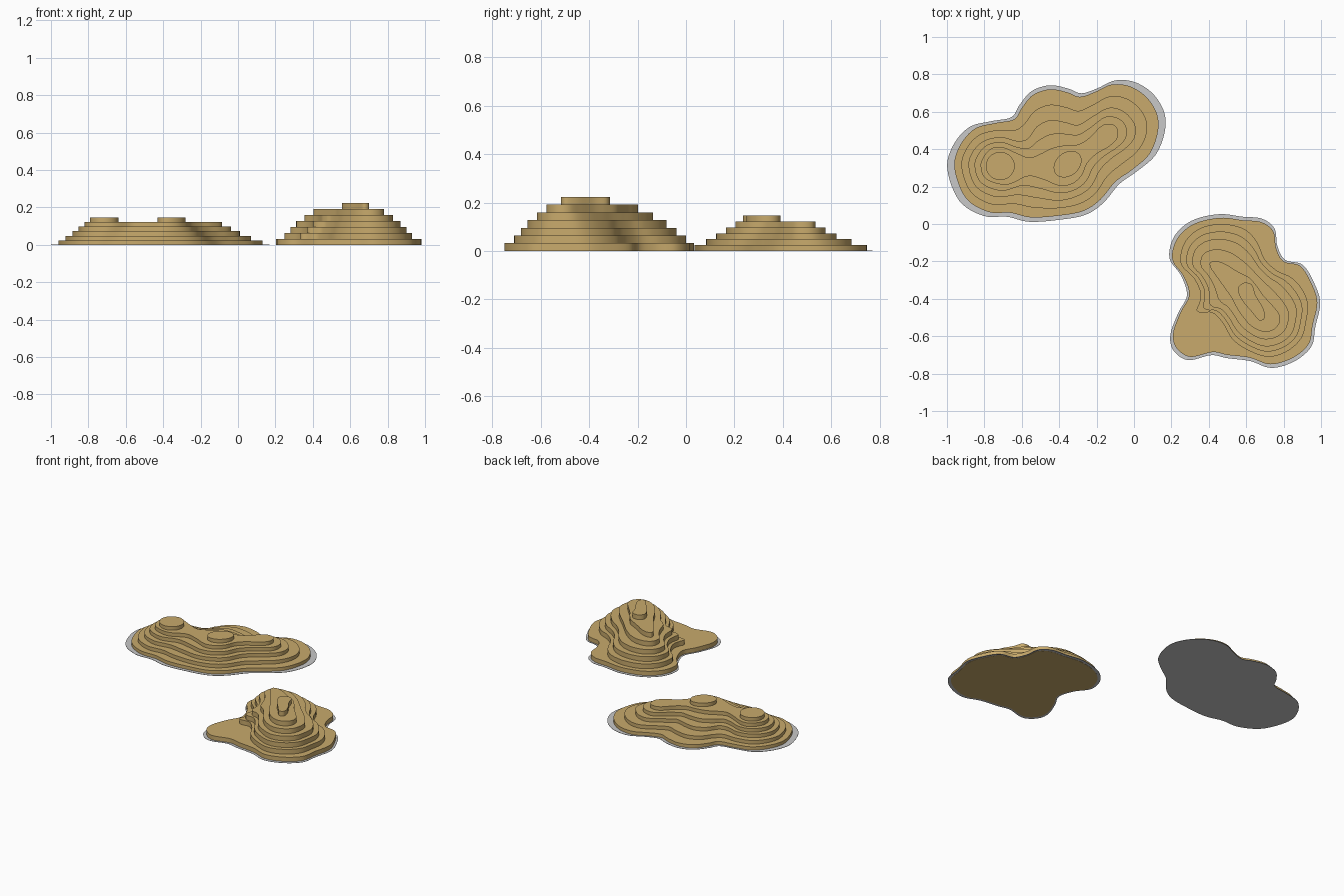
import bpy, bmesh, math
from mathutils import Vector


def material(name, rgb):
    m = bpy.data.materials.new(name)
    m.diffuse_color = (*rgb, 1)
    return m


SAND = material("sand tan", (0.578, 0.402, 0.15))
GREY = material("light grey", (0.58, 0.58, 0.58))


def smooth_loop(flat, steps=6):
    """Closed Catmull-Rom curve through x, y pairs."""
    pts = [Vector(flat[i:i + 2]) for i in range(0, len(flat), 2)]
    n, out = len(pts), []
    for i in range(n):
        a, b, c, d = (pts[(i + k) % n] for k in (-1, 0, 1, 2))
        for s in range(steps):
            t = s / steps
            out.append(0.5 * (2 * b + (c - a) * t + (2 * a - 5 * b + 4 * c - d) * t * t
                              + (3 * b - a - 3 * c + d) * t ** 3))
    return out


def blend(a, b, t):
    return [p + (q - p) * t for p, q in zip(a, b)]


def ellipse(cx, cy, rx, ry, turn, n=48):
    out = []
    for i in range(n):
        v = Vector((rx * math.cos(math.tau * i / n), ry * math.sin(math.tau * i / n), 0))
        ca, sa = math.cos(turn), math.sin(turn)
        out.append(Vector((cx + v.x * ca - v.y * sa, cy + v.x * sa + v.y * ca)))
    return out


def scaled(loop, sx, sy):
    cx = (min(p.x for p in loop) + max(p.x for p in loop)) / 2
    cy = (min(p.y for p in loop) + max(p.y for p in loop)) / 2
    return [Vector((cx + (p.x - cx) * sx, cy + (p.y - cy) * sy)) for p in loop]


def slab(name, loop, z0, z1, mat):
    """Contour loop extruded into a flat layer."""
    bm = bmesh.new()
    face = bm.faces.new([bm.verts.new((p.x, p.y, z0)) for p in loop])
    ext = bmesh.ops.extrude_face_region(bm, geom=[face], use_keep_orig=True)
    for v in ext["geom"]:
        if isinstance(v, bmesh.types.BMVert):
            v.co.z = z1
    bmesh.ops.recalc_face_normals(bm, faces=bm.faces)
    me = bpy.data.meshes.new(name)
    bm.to_mesh(me)
    bm.free()
    me.materials.append(mat)
    ob = bpy.data.objects.new(name, me)
    bpy.context.collection.objects.link(ob)
    bpy.context.view_layer.objects.active = ob
    ob.select_set(True)
    bpy.ops.object.shade_smooth_by_angle(angle=math.radians(35))
    ob.select_set(False)


# Low, wide island: foot, middle and upper contours (matching points)
wide_foot = smooth_loop([
    -.96, .30, -.93, .42, -.85, .51, -.74, .54, -.64, .56, -.60, .62, -.54, .69,
    -.45, .72, -.36, .705, -.29, .68, -.21, .705, -.12, .745, -.02, .735, .07, .675,
    .125, .58, .125, .48, .08, .37, -.01, .29, -.10, .225, -.18, .13, -.27, .07,
    -.40, .045, -.55, .035, -.66, .06, -.78, .065, -.90, .14])
wide_mid = smooth_loop([
    -.885, .31, -.86, .39, -.80, .445, -.71, .465, -.63, .445, -.57, .455, -.52, .52,
    -.45, .555, -.37, .545, -.30, .53, -.23, .57, -.14, .62, -.07, .61, -.02, .57,
    .008, .52, 0, .455, -.05, .40, -.12, .35, -.18, .29, -.23, .20, -.30, .15,
    -.40, .125, -.52, .14, -.62, .155, -.74, .145, -.845, .20])
wide_top = smooth_loop([
    -.82, .31, -.80, .365, -.76, .405, -.70, .41, -.63, .38, -.56, .355, -.50, .375,
    -.44, .405, -.37, .42, -.30, .425, -.24, .46, -.18, .52, -.14, .535, -.10, .525,
    -.085, .49, -.095, .45, -.14, .41, -.20, .375, -.25, .325, -.28, .26, -.33, .215,
    -.40, .205, -.49, .24, -.57, .255, -.68, .21, -.79, .24])
wide = [wide_foot, blend(wide_foot, wide_mid, .5), wide_mid,
        blend(wide_mid, wide_top, .5), wide_top]
STEP_A = 0.0243
slab("wide_island_shore", scaled(wide_foot, 1.07, 1.065), 0, 0.002, GREY)
for i, loop in enumerate(wide):
    slab(f"wide_island_layer_{i + 1}", loop, max(i * STEP_A, 0.001), (i + 1) * STEP_A, SAND)
slab("wide_island_left_summit", ellipse(-.715, .31, .077, .075, 0), 5 * STEP_A, 6 * STEP_A, SAND)
slab("wide_island_right_summit", ellipse(-.355, .32, .082, .062, .7), 5 * STEP_A, 6 * STEP_A, SAND)

# Tall island: foot, second and sixth contours (matching points)
tall_foot = smooth_loop([
    .46, .033, .58, .02, .68, .01, .745, -.04, .76, -.13, .80, -.20, .89, -.225,
    .95, -.32, .98, -.42, .955, -.54, .935, -.64, .85, -.715, .73, -.75, .62, -.715,
    .50, -.70, .42, -.685, .30, -.71, .225, -.66, .21, -.58, .25, -.47, .295, -.38,
    .265, -.28, .205, -.19, .23, -.08, .32, 0])
tall_second = smooth_loop([
    .46, 0, .56, -.015, .62, -.05, .665, -.11, .70, -.19, .765, -.25, .84, -.285,
    .90, -.35, .93, -.43, .92, -.52, .895, -.61, .82, -.68, .72, -.71, .62, -.68,
    .53, -.62, .475, -.53, .42, -.475, .36, -.475, .335, -.46, .35, -.42, .355, -.365,
    .32, -.29, .25, -.21, .27, -.10, .35, -.025])
tall_sixth = smooth_loop([
    .45, -.20, .49, -.215, .53, -.24, .575, -.265, .62, -.29, .655, -.33, .69, -.38,
    .74, -.435, .775, -.48, .78, -.52, .76, -.555, .72, -.575, .67, -.57, .62, -.54,
    .585, -.50, .56, -.465, .54, -.43, .525, -.40, .505, -.37, .48, -.335, .455, -.30,
    .43, -.265, .41, -.235, .405, -.21, .42, -.20])
tall_summit = smooth_loop([
    .555, -.35, .585, -.315, .63, -.325, .65, -.38, .69, -.45, .70, -.50,
    .67, -.515, .63, -.47, .58, -.41])
tall = [tall_foot, tall_second]
tall += [blend(tall_second, tall_sixth, t) for t in (.2, .4, .68)]
tall += [tall_sixth, tall_summit]
STEP_B = 0.032
slab("tall_island_shore", scaled(tall_foot, 1.04, 1.05), 0.001, 0.003, GREY)
for i, loop in enumerate(tall):
    slab(f"tall_island_layer_{i + 1}", loop, i * STEP_B, (i + 1) * STEP_B, SAND)
